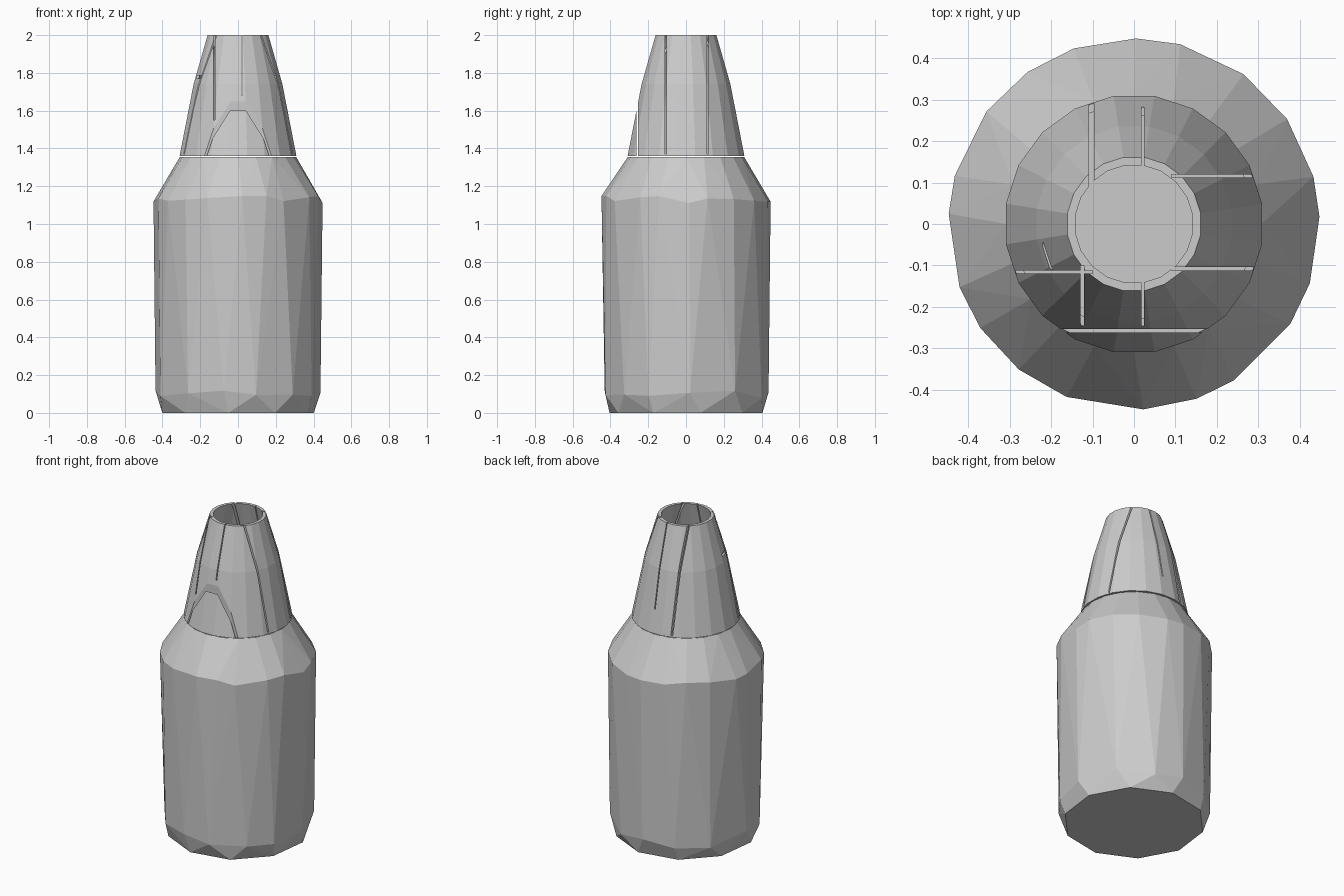
import bpy, bmesh, math, random
from mathutils import Vector

random.seed(4)
default = bpy.data.objects.get("Cube")
if default:
    bpy.data.objects.remove(default, do_unlink=True)

grey = bpy.data.materials.new("matte grey")
grey.use_nodes = True
grey.diffuse_color = (0.6, 0.6, 0.6, 1)
grey.node_tree.nodes["Principled BSDF"].inputs["Base Color"].default_value = (0.6, 0.6, 0.6, 1)


def ring(bm, radius, z, sides, turn=0.0, wobble=0.0):
    """Add one ring of vertices, optionally uneven in spacing and height."""
    verts = []
    for i in range(sides):
        a = math.tau * (i + turn + random.uniform(-wobble, wobble)) / sides
        dz = random.uniform(-wobble, wobble) * 0.1
        verts.append(bm.verts.new((radius * math.cos(a), radius * math.sin(a), z + dz)))
    return verts


def finish(bm, name):
    bmesh.ops.recalc_face_normals(bm, faces=bm.faces)
    mesh = bpy.data.meshes.new(name)
    bm.to_mesh(mesh)
    bm.free()
    obj = bpy.data.objects.new(name, mesh)
    bpy.context.collection.objects.link(obj)
    mesh.materials.append(grey)
    return obj


# Faceted bottle body: uneven rings wrapped in a convex skin
bm = bmesh.new()
ring(bm, 0.408, 0.0, 10, 0.3)
ring(bm, 0.437, 0.1, 13, 0.2, 0.25)
ring(bm, 0.448, 1.13, 20, 0.0, 0.2)
ring(bm, 0.308, 1.355, 20)
hull = bmesh.ops.convex_hull(bm, input=bm.verts)
loose = {g for g in hull["geom_interior"] + hull["geom_unused"] if isinstance(g, bmesh.types.BMVert)}
bmesh.ops.delete(bm, geom=list(loose), context="VERTS")
bmesh.ops.dissolve_limit(bm, angle_limit=0.02, verts=bm.verts, edges=bm.edges)
finish(bm, "bottle_body")

# Hollow tapering cap with a thin wall
bm = bmesh.new()
wall = 0.02
outer = [(0.313, 1.36), (0.238, 1.74), (0.163, 2.0)]
profile = outer + [(r - wall, z) for r, z in reversed(outer)]
loops = [ring(bm, r, z, 20, 0.5) for r, z in profile]
for low, high in zip(loops, loops[1:] + loops[:1]):
    for i in range(20):
        j = (i + 1) % 20
        bm.faces.new((low[i], low[j], high[j], high[i]))
cap = finish(bm, "tapered_cap")

# Narrow slits that split the cap into leaves: low corner, high corner
slits = [
    ((-0.109, 0.09, 1.37), (-0.097, 0.4, 2.1)),
    ((0.018, 0.12, 1.5), (0.024, 0.4, 2.1)),
    ((0.09, 0.112, 1.37), (0.4, 0.12, 2.1)),
    ((0.09, -0.112, 1.37), (0.4, -0.104, 2.1)),
    ((-0.4, -0.12, 1.37), (-0.1, -0.112, 2.1)),
    ((-0.129, -0.4, 1.55), (-0.121, -0.1, 2.1)),
    ((0.018, -0.4, 1.68), (0.024, -0.1, 2.1)),
    ((-0.22, -0.11, 1.77), (-0.195, 0.01, 1.785)),
    ((-0.25, -0.262, 1.3), (0.25, -0.253, 1.75)),
]
bm = bmesh.new()
for low, high in slits:
    a, b = Vector(low), Vector(high)
    box = bmesh.ops.create_cube(bm, size=1)["verts"]
    bmesh.ops.scale(bm, vec=b - a, verts=box)
    bmesh.ops.translate(bm, vec=(a + b) / 2, verts=box)
cutter = finish(bm, "slit_cutter")
cutter.hide_render = True
cutter.hide_set(True)

cut = cap.modifiers.new("slits", "BOOLEAN")
cut.operation = "DIFFERENCE"
cut.solver = "EXACT"
cut.use_self = True
cut.object = cutter

# Apply the cut, then remove the helper
bpy.context.view_layer.update()
result = bpy.data.meshes.new_from_object(cap.evaluated_get(bpy.context.evaluated_depsgraph_get()))
cap.modifiers.clear()
cap.data = result
bpy.data.objects.remove(cutter, do_unlink=True)
